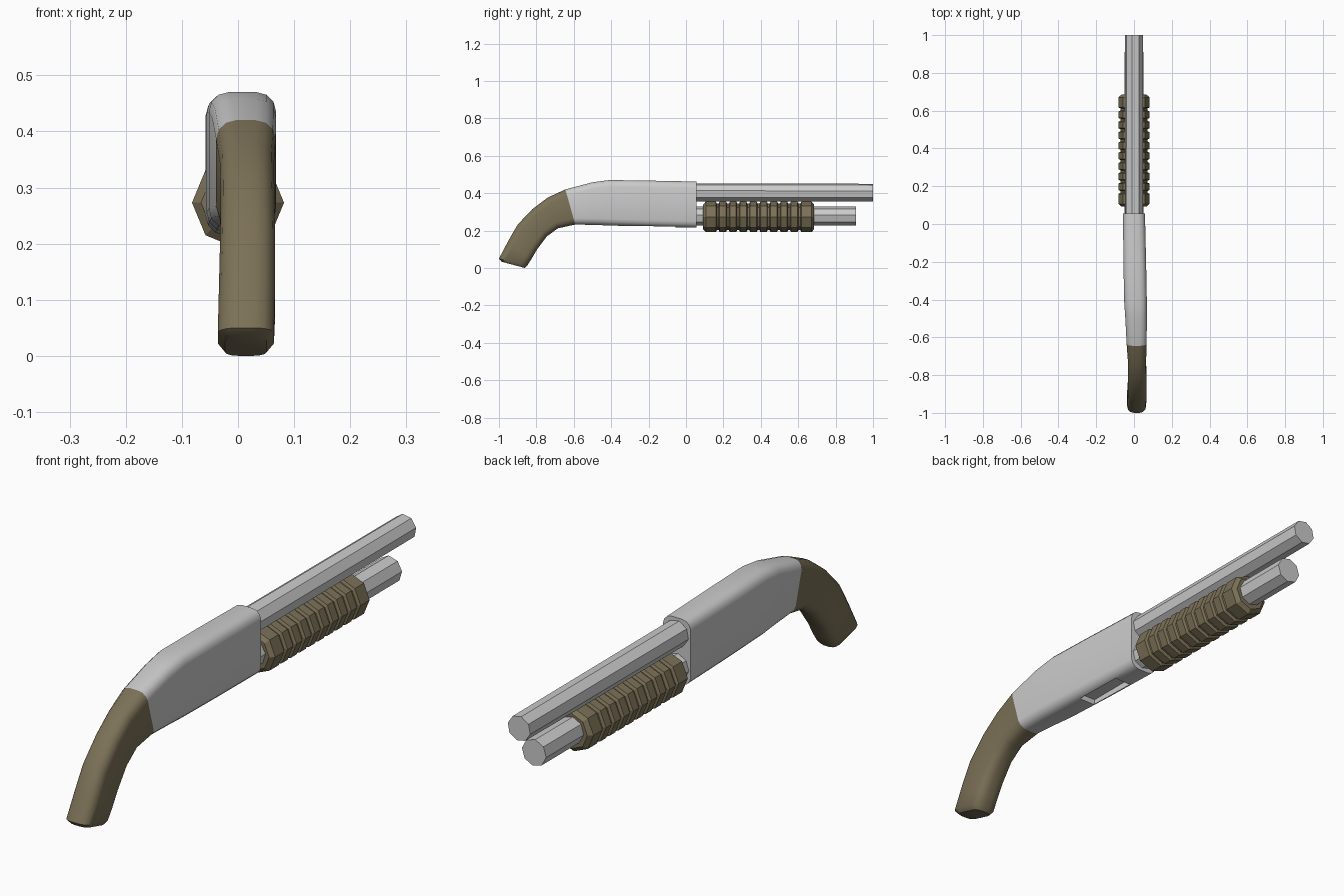
import bpy, bmesh, math

if "Cube" in bpy.data.objects:
    bpy.data.objects.remove(bpy.data.objects["Cube"])

wood = bpy.data.materials.new("olive_brown")
wood.diffuse_color = (0.20, 0.165, 0.095, 1)
wood.use_nodes = True
wood.node_tree.nodes["Principled BSDF"].inputs["Base Color"].default_value = wood.diffuse_color


def loft(name, rings, material=None, angle=40):
    """Skin a list of equal-length point rings and cap both ends."""
    bm = bmesh.new()
    loops = [[bm.verts.new(p) for p in ring] for ring in rings]
    n = len(loops[0])
    for a, b in zip(loops, loops[1:]):
        for i in range(n):
            j = (i + 1) % n
            bm.faces.new((a[i], a[j], b[j], b[i]))
    bm.faces.new(loops[0])
    bm.faces.new(loops[-1])
    bmesh.ops.recalc_face_normals(bm, faces=bm.faces[:])
    mesh = bpy.data.meshes.new(name)
    bm.to_mesh(mesh)
    bm.free()
    ob = bpy.data.objects.new(name, mesh)
    bpy.context.collection.objects.link(ob)
    if material:
        mesh.materials.append(material)
    if angle:
        bpy.ops.object.select_all(action='DESELECT')
        ob.select_set(True)
        bpy.context.view_layer.objects.active = ob
        bpy.ops.object.shade_smooth_by_angle(angle=math.radians(angle))
    return ob


def body_ring(top, bottom, cx, hw, r=0.035):
    """Rounded rectangle standing between a top and a bottom (y, z) point."""
    (ty, tz), (by, bz) = top, bottom
    length = math.hypot(ty - by, tz - bz)
    ring = []
    for sx, end, start in ((1, 1, 0), (-1, 1, 90), (-1, -1, 180), (1, -1, 270)):
        for k in range(4):
            a = math.radians(start + 30 * k)
            x = cx + sx * (hw - r) + r * math.cos(a)
            h = length / 2 + end * (length / 2 - r) + r * math.sin(a)
            t = h / length
            ring.append((x, by + (ty - by) * t, bz + (tz - bz) * t))
    return ring


def tube_ring(y, z, r, sides=8, turn=0.0):
    return [(r * math.cos(turn + math.tau * i / sides), y,
             z + r * math.sin(turn + math.tau * i / sides)) for i in range(sides)]


# Receiver, drifting slightly off centre towards the grip
receiver = loft("receiver", [
    body_ring((0.055, 0.462), (0.055, 0.215), 0.000, 0.058),
    body_ring((-0.20, 0.467), (-0.20, 0.221), 0.004, 0.060),
    body_ring((-0.41, 0.470), (-0.41, 0.227), 0.008, 0.060),
    body_ring((-0.50, 0.458), (-0.49, 0.230), 0.011, 0.057),
    body_ring((-0.645, 0.420), (-0.592, 0.232), 0.014, 0.053),
])

# Loading port cut into the underside
bpy.ops.mesh.primitive_cube_add(size=1, location=(0.003, -0.165, 0.22))
cutter = bpy.context.object
cutter.name = "loading_port_cutter"
cutter.scale = (0.07, 0.21, 0.05)
cutter.hide_render = True
cut = receiver.modifiers.new("loading_port", 'BOOLEAN')
cut.operation = 'DIFFERENCE'
cut.object = cutter
bpy.context.view_layer.objects.active = receiver
bpy.ops.object.modifier_apply(modifier=cut.name)
bpy.data.objects.remove(cutter)

# Curved pistol grip
loft("grip", [
    body_ring((-0.645, 0.420), (-0.592, 0.232), 0.014, 0.053),
    body_ring((-0.74, 0.376), (-0.685, 0.212), 0.016, 0.048),
    body_ring((-0.82, 0.316), (-0.745, 0.168), 0.017, 0.048),
    body_ring((-0.90, 0.232), (-0.797, 0.098), 0.017, 0.049),
    body_ring((-0.95, 0.145), (-0.828, 0.045), 0.016, 0.050),
    body_ring((-1.00, 0.050), (-0.848, 0.014), 0.014, 0.050),
    body_ring((-0.985, 0.033), (-0.862, 0.000), 0.014, 0.037, 0.025),
], wood)

# Barrel and magazine tube
loft("barrel", [tube_ring(0.03, 0.403, 0.050, 8, 0.2), tube_ring(1.0, 0.403, 0.048, 8, 0.2)], angle=30)
loft("magazine_tube", [tube_ring(0.03, 0.277, 0.051, 8, 0.1), tube_ring(0.91, 0.277, 0.051, 8, 0.1)], angle=30)

# Ribbed forend: wide end bands with eight ribs between them
bands = [(0.092, 0.165)]
bands += [(0.175 + 0.0545 * i, 0.175 + 0.0545 * i + 0.044) for i in range(8)]
bands += [(0.612, 0.685)]
fz, fr = 0.273, 0.082
rings = []
for i, (a, b) in enumerate(bands):
    r0 = 0.066 if i == 0 else 0.071
    r1 = 0.066 if i == len(bands) - 1 else 0.071
    c0 = 0.014 if i == 0 else 0.005
    c1 = 0.014 if i == len(bands) - 1 else 0.005
    rings += [tube_ring(a, fz, r0), tube_ring(a + c0, fz, fr),
              tube_ring(b - c1, fz, fr), tube_ring(b, fz, r1)]
loft("forend", rings, wood, angle=0)
